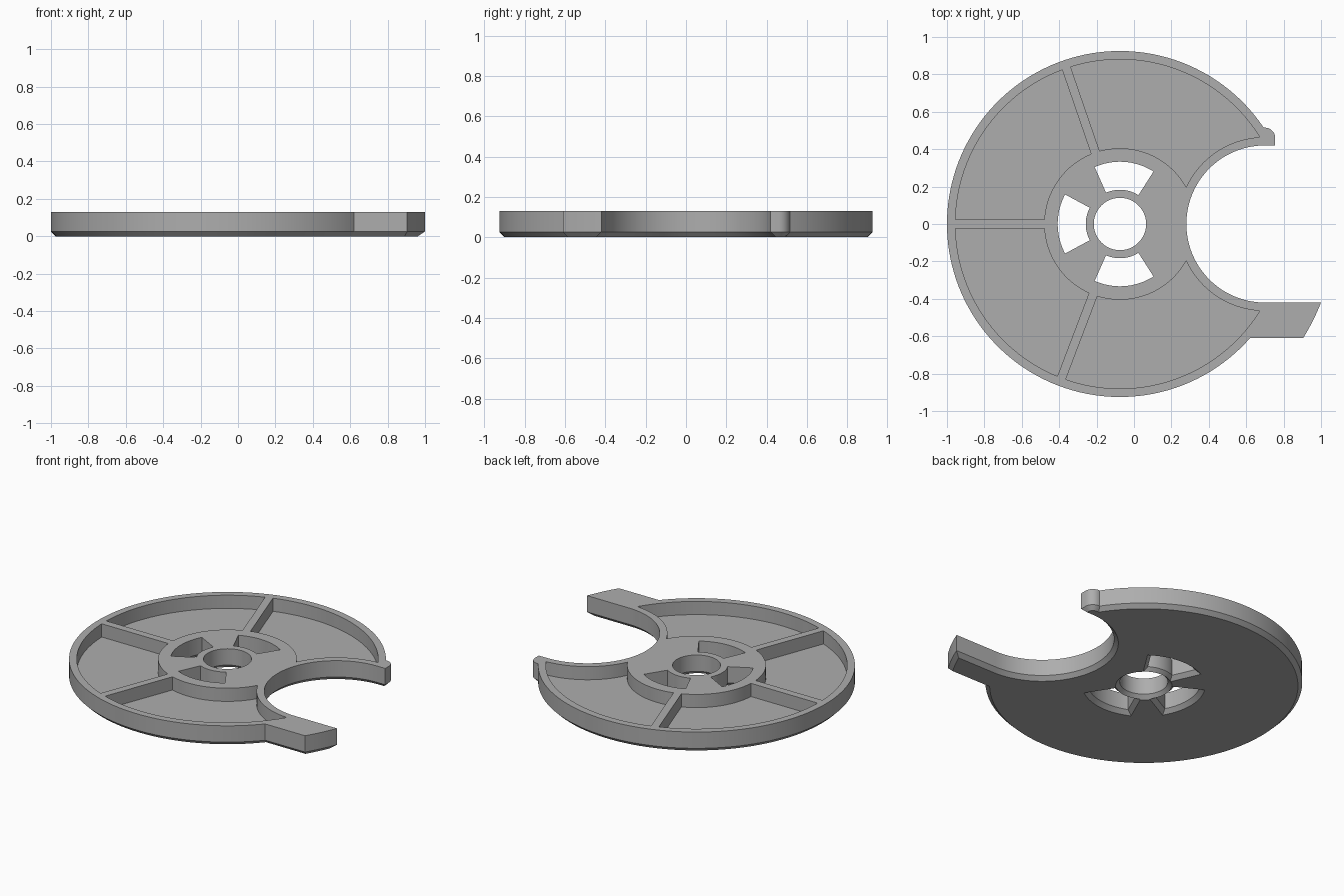
import bpy
import bmesh
from math import sin, cos, asin, acos, atan2, pi, radians, sqrt
from mathutils import Vector

if "Cube" in bpy.data.objects:
    bpy.data.objects.remove(bpy.data.objects["Cube"])

HUB = Vector((-0.075, 0.0))      # centre of the disc
BITE = Vector((0.70, 0.0))       # centre of the round cut-out
DISC_R, BITE_R, ARM_R = 0.925, 0.42, 1.154
HEIGHT, FLOOR, CHAMFER = 0.13, 0.045, 0.025
POCKET_R, RING_R, BITE_WALL_R, RIB = 0.88, 0.405, 0.465, 0.024

grey = bpy.data.materials.new("plain_grey")
grey.use_nodes = True
colour = (0.42, 0.42, 0.42, 1.0)
grey.diffuse_color = colour
grey.node_tree.nodes["Principled BSDF"].inputs["Base Color"].default_value = colour


def arc(centre, r, a, b, step=radians(2.5)):
    n = max(2, round(abs(b - a) / step))
    return [centre + r * Vector((cos(a + (b - a) * i / n), sin(a + (b - a) * i / n)))
            for i in range(n + 1)]


def clean(points):
    return [p for i, p in enumerate(points) if (p - points[i - 1]).length > 1e-4]


def offset(points, d):
    """Move a counter-clockwise outline outwards by d."""
    result = []
    for i, p in enumerate(points):
        e1 = (p - points[i - 1]).normalized()
        e2 = (points[(i + 1) % len(points)] - p).normalized()
        n1, n2 = Vector((e1.y, -e1.x)), Vector((e2.y, -e2.x))
        result.append(p + (n1 + n2) * d / (1 + n1.dot(n2)))
    return result


def loft(name, points, levels):
    """Solid through the outline at each (height, outward offset) level."""
    points = clean(points)
    bm = bmesh.new()
    rings = [[bm.verts.new((p.x, p.y, z)) for p in offset(points, d)] for z, d in levels]
    bm.faces.new(rings[0][::-1])
    bm.faces.new(rings[-1])
    n = len(points)
    for low, high in zip(rings, rings[1:]):
        for i in range(n):
            j = (i + 1) % n
            bm.faces.new((low[i], low[j], high[j], high[i]))
    mesh = bpy.data.meshes.new(name)
    bm.to_mesh(mesh)
    bm.free()
    obj = bpy.data.objects.new(name, mesh)
    bpy.context.collection.objects.link(obj)
    mesh.materials.append(grey)
    return obj


def through_cutter(name, points):
    e = 0.01
    return loft(name, points, [(-e, CHAMFER + e), (CHAMFER, 0), (HEIGHT + e, 0)])


def pocket_cutter(name, points):
    return loft(name, points, [(FLOOR, 0), (HEIGHT + 0.01, 0)])


def angle_at(y, r):
    return asin(y / r)


# Disc outline with arm, cut-out and rounded nub
arm_top, arm_bottom, nub = -BITE_R, -0.61, 0.055
nub_centre = Vector((BITE.x, 0.46))
outline = arc(HUB, DISC_R, angle_at(nub_centre.y + nub, DISC_R),
              2 * pi + angle_at(arm_bottom, DISC_R))
outline += arc(HUB, ARM_R, angle_at(arm_bottom, ARM_R), angle_at(arm_top, ARM_R))
outline += arc(BITE, BITE_R, 1.5 * pi, 0.5 * pi)
outline += [Vector((nub_centre.x + nub, BITE_R))]
outline += arc(nub_centre, nub, 0, pi / 2, radians(10))
wheel = loft("disc_body", outline, [(0, -CHAMFER), (CHAMFER, 0), (HEIGHT, 0)])

# Centre hole and three curved slots
cutters = [through_cutter("hole_cutter", arc(HUB, 0.14, 0, 2 * pi, radians(5)))]
for middle in (85.7, 180, 274.3):
    a, b = radians(middle - 28.3), radians(middle + 28.3)
    cutters.append(through_cutter("slot_cutter",
                                  arc(HUB, 0.333, a, b) + arc(HUB, 0.183, b, a)))


# Recessed pockets between the ribs
def bite_angle(r):
    d = BITE.x - HUB.x
    return acos((r * r + d * d - BITE_WALL_R ** 2) / (2 * r * d))


def end_pocket(rib_angle):
    """Upper pocket, running from the cut-out wall to a rib."""
    outer, inner = bite_angle(POCKET_R), bite_angle(RING_R)
    points = arc(HUB, POCKET_R, outer, rib_angle - asin(RIB / POCKET_R))
    points += arc(HUB, RING_R, rib_angle - asin(RIB / RING_R), inner)
    ends = [HUB + r * Vector((cos(t), sin(t))) - BITE
            for r, t in ((RING_R, inner), (POCKET_R, outer))]
    return points + arc(BITE, BITE_WALL_R, *[atan2(v.y, v.x) for v in ends])


def side_pocket(a, b):
    po, pi_ = asin(RIB / POCKET_R), asin(RIB / RING_R)
    return arc(HUB, POCKET_R, a + po, b - po) + arc(HUB, RING_R, b - pi_, a + pi_)


back_rib, front_rib = radians(109), radians(249.2)
mirrored = [Vector((p.x, -p.y)) for p in reversed(end_pocket(2 * pi - front_rib))]
for shape in (end_pocket(back_rib), side_pocket(back_rib, pi),
              side_pocket(pi, front_rib), mirrored):
    cutters.append(pocket_cutter("pocket_cutter", shape))

# Cut everything out of the body
bpy.context.view_layer.objects.active = wheel
for cutter in cutters:
    cut = wheel.modifiers.new("cut", "BOOLEAN")
    cut.operation = "DIFFERENCE"
    cut.solver = "EXACT"
    cut.object = cutter
    bpy.ops.object.modifier_apply(modifier=cut.name)
    bpy.data.objects.remove(cutter)

bpy.ops.object.select_all(action="DESELECT")
wheel.select_set(True)
bpy.ops.object.shade_smooth_by_angle(angle=radians(30))
